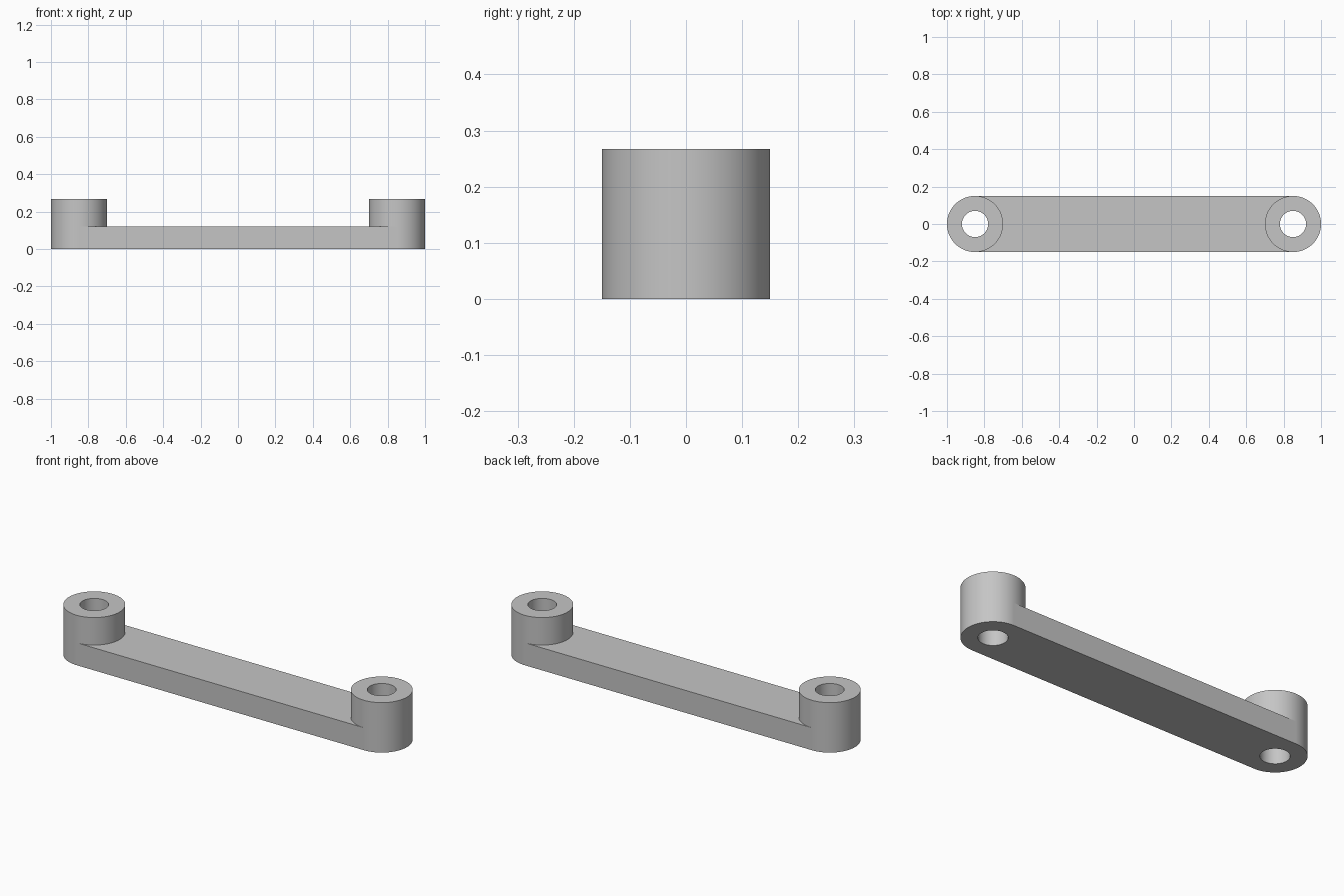
import bpy
import bmesh
from math import cos, sin, pi, radians

cube = bpy.data.objects.get("Cube")
if cube:
    bpy.data.objects.remove(cube, do_unlink=True)

SEGMENTS = 96
CENTRE_X = 0.85
OUTER_R, HOLE_R = 0.15, 0.07
ARM_HEIGHT, BOSS_HEIGHT = 0.12, 0.267

grey = bpy.data.materials.new("plain_grey")
grey.use_nodes = True
colour = (0.56, 0.56, 0.56, 1)
grey.diffuse_color = colour
grey.node_tree.nodes["Principled BSDF"].inputs["Base Color"].default_value = colour


def make_object(name, bm):
    bmesh.ops.recalc_face_normals(bm, faces=bm.faces)
    mesh = bpy.data.meshes.new(name)
    bm.to_mesh(mesh)
    bm.free()
    mesh.materials.append(grey)
    obj = bpy.data.objects.new(name, mesh)
    bpy.context.collection.objects.link(obj)
    bpy.ops.object.select_all(action="DESELECT")
    obj.select_set(True)
    bpy.context.view_layer.objects.active = obj
    bpy.ops.object.shade_smooth_by_angle(angle=radians(30))
    return obj


def add_boss(name, x):
    """Upright cylinder with a through hole: a rectangular section swept round."""
    bm = bmesh.new()
    section = [(HOLE_R, 0), (OUTER_R, 0), (OUTER_R, BOSS_HEIGHT), (HOLE_R, BOSS_HEIGHT)]
    rings = []
    for i in range(SEGMENTS):
        a = 2 * pi * i / SEGMENTS
        rings.append([bm.verts.new((x + r * cos(a), r * sin(a), z)) for r, z in section])
    for i, ring in enumerate(rings):
        following = rings[(i + 1) % SEGMENTS]
        for j in range(4):
            k = (j + 1) % 4
            bm.faces.new((ring[j], following[j], following[k], ring[k]))
    return make_object(name, bm)


def add_arm(name):
    """Flat bar whose ends are scooped to meet the bosses, tangent to their sides."""
    half = SEGMENTS // 2
    angles = [-pi / 2 + pi * i / half for i in range(half + 1)]
    right = [(CENTRE_X - OUTER_R * cos(a), OUTER_R * sin(a)) for a in angles]
    left = [(-x, y) for x, y in reversed(right)]
    outline = right + left
    bm = bmesh.new()
    low = [bm.verts.new((x, y, 0)) for x, y in outline]
    high = [bm.verts.new((x, y, ARM_HEIGHT)) for x, y in outline]
    bm.faces.new(low[::-1])
    bm.faces.new(high)
    # Long side walls; the scooped ends stay open against the bosses
    for i in (half, len(outline) - 1):
        j = (i + 1) % len(outline)
        bm.faces.new((low[i], low[j], high[j], high[i]))
    return make_object(name, bm)


add_arm("connecting_arm")
add_boss("left_boss", CENTRE_X)
add_boss("right_boss", -CENTRE_X)
